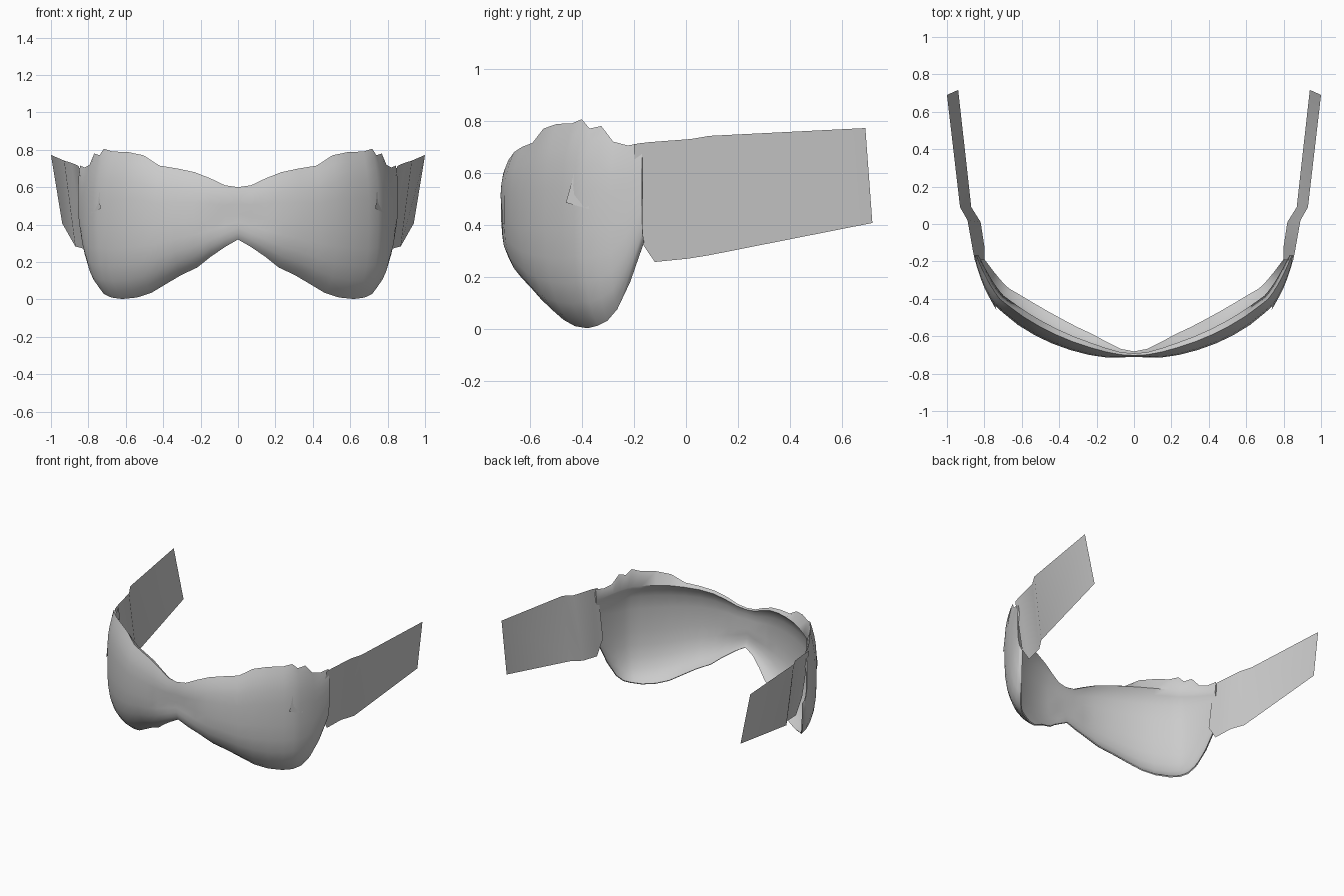
import bpy, bmesh, math
from mathutils import Vector

if "Cube" in bpy.data.objects:
    bpy.data.objects.remove(bpy.data.objects["Cube"])

grey = bpy.data.materials.new("plain grey")
grey.diffuse_color = (0.6, 0.6, 0.6, 1)
grey.use_nodes = True
grey.node_tree.nodes["Principled BSDF"].inputs["Base Color"].default_value = grey.diffuse_color


def make_object(name, rows, closed):
    """Skin a list of equal-length point rows."""
    bm = bmesh.new()
    grid = [[bm.verts.new(p) for p in row] for row in rows]
    n = len(grid[0])
    for a, b in zip(grid, grid[1:]):
        for i in range(n if closed else n - 1):
            j = (i + 1) % n
            bm.faces.new((a[i], b[i], b[j], a[j]))
    if closed:
        bm.faces.new(grid[0])
        bm.faces.new(grid[-1])
        bmesh.ops.recalc_face_normals(bm, faces=bm.faces)
    mesh = bpy.data.meshes.new(name)
    bm.to_mesh(mesh)
    bm.free()
    mesh.materials.append(grey)
    obj = bpy.data.objects.new(name, mesh)
    bpy.context.collection.objects.link(obj)
    bpy.ops.object.select_all(action='DESELECT')
    bpy.context.view_layer.objects.active = obj
    obj.select_set(True)
    bpy.ops.object.shade_smooth_by_angle(angle=math.radians(50))
    return obj


# Half of the mask: x, y of the front, crest height, bottom height,
# inner rim height, depth of the curled lower edge
stations = [
    (0.00, -0.712, 0.600, 0.320, 0.592, 0.025),
    (0.07, -0.714, 0.610, 0.280, 0.602, 0.040),
    (0.15, -0.714, 0.648, 0.225, 0.638, 0.080),
    (0.24, -0.700, 0.680, 0.170, 0.668, 0.105),
    (0.34, -0.674, 0.700, 0.130, 0.686, 0.122),
    (0.44, -0.638, 0.715, 0.080, 0.695, 0.135),
    (0.53, -0.595, 0.770, 0.035, 0.700, 0.140),
    (0.62, -0.540, 0.788, 0.010, 0.700, 0.138),
    (0.70, -0.475, 0.790, 0.002, 0.695, 0.125),
    (0.75, -0.430, 0.806, 0.008, 0.690, 0.115),
    (0.775, -0.390, 0.770, 0.012, 0.685, 0.105),
    (0.80, -0.340, 0.780, 0.030, 0.675, 0.090),
    (0.82, -0.290, 0.720, 0.075, 0.665, 0.075),
    (0.84, -0.230, 0.705, 0.180, 0.650, 0.055),
    (0.855, -0.170, 0.715, 0.330, 0.630, 0.030),
]
# Front profile: height fraction and inset as a share of the depth
outer = [(0, 1), (0.05, 0.66), (0.12, 0.38), (0.22, 0.16), (0.34, 0.04),
         (0.48, 0), (0.68, 0), (0.8, 0.06), (0.87, 0.14), (0.94, 0.25), (1, 0.38)]
# Thin back lining, from the upper rim down to the lower edge
inner = [(1, 0.56), (0.95, 0.36), (0.86, 0.18), (0.72, 0.06), (0.48, 0.04),
         (0.34, 0.08), (0.22, 0.2), (0.12, 0.42), (0.05, 0.7), (0.01, 1)]

rows = []
for k, (x, y, top, bottom, rim, depth) in enumerate(stations):
    a, b = stations[max(k - 1, 0)], stations[min(k + 1, len(stations) - 1)]
    tangent = Vector((b[0] - a[0], b[1] - a[1])).normalized()
    inward = Vector((-tangent.y, tangent.x)) if k else Vector((0, 1))
    inward.x = -abs(inward.x) if k > 2 else 0
    row = []
    for profile, height, gap in ((outer, top, 0), (inner, rim, 0.006)):
        for u, s in profile:
            # pinch beside the nose bridge
            s += {1: 0.35, 2: 0.1}.get(k, 0) * math.exp(-((u - 0.45) / 0.15) ** 2)
            p = Vector((x, y)) + inward * (depth * s + gap)
            row.append((p.x, p.y, bottom + (height - bottom) * u))
    rows.append(row)
mirrored = [[(-x, y, z) for x, y, z in row] for row in rows[:0:-1]]
make_object("mask_shell", mirrored + rows, True)

# Side straps: thin sheets leaning outward at the top
top_edge = [(0.85, -0.20, 0.71), (0.86, -0.15, 0.717), (0.89, 0.02, 0.73),
            (0.93, 0.09, 0.742), (1.0, 0.69, 0.772)]
low_edge = [(0.80, -0.19, 0.36), (0.80, -0.12, 0.257), (0.82, 0.01, 0.27),
            (0.87, 0.09, 0.283), (0.94, 0.717, 0.407)]
for side, name in ((1, "right_strap"), (-1, "left_strap")):
    edges = [[(side * x, y, z) for x, y, z in e] for e in (low_edge, top_edge)]
    make_object(name, edges[::side], False)

# Small folded pleats near the outer corners of the front
for side, name in ((1, "right_pleat"), (-1, "left_pleat")):
    fold = [[(0.745, -0.427, 0.61), (0.735, -0.462, 0.485)],
            [(0.765, -0.385, 0.61), (0.785, -0.372, 0.46)]]
    fold = [[(side * x, y, z) for x, y, z in r] for r in fold]
    make_object(name, fold[::side], False)
